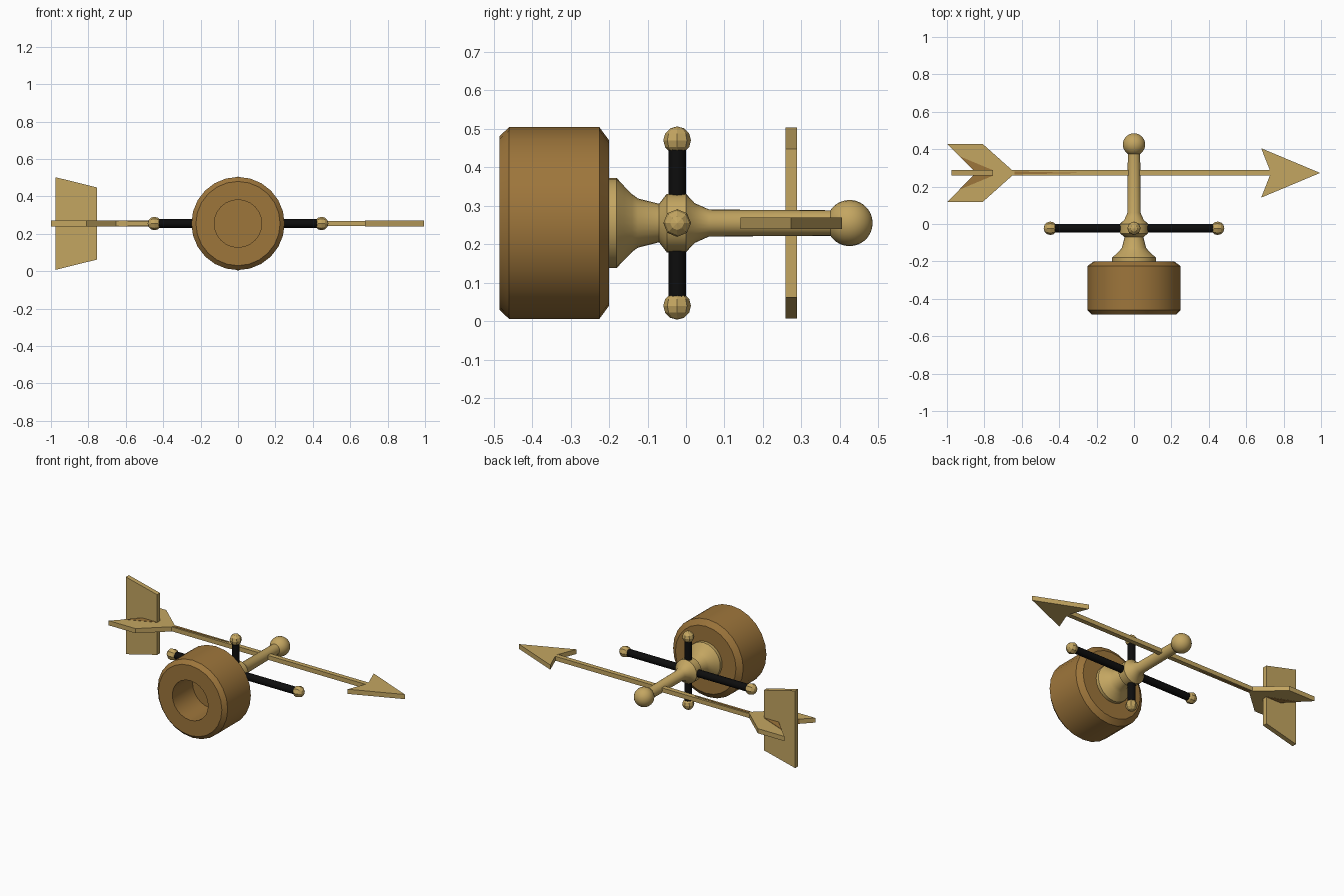
import bpy, bmesh, math
from mathutils import Matrix, Vector

if "Cube" in bpy.data.objects:
    bpy.data.objects.remove(bpy.data.objects["Cube"])

AXIS_Z = 0.255   # height of the post axis, which runs along y
ARROW_Y = 0.273  # plane of the arrow
ARM_Y = -0.023   # plane of the cross arms


def material(name, colour):
    m = bpy.data.materials.new(name)
    m.use_nodes = True
    m.diffuse_color = (*colour, 1)
    m.node_tree.nodes["Principled BSDF"].inputs["Base Color"].default_value = (*colour, 1)
    return m


GOLD = material("pale brass", (0.55, 0.38, 0.12))
BROWN = material("bronze brown", (0.34, 0.18, 0.044))
BLACK = material("black", (0.004, 0.004, 0.004))


def finish(name, bm, mat, angle=None):
    bmesh.ops.recalc_face_normals(bm, faces=bm.faces[:])
    mesh = bpy.data.meshes.new(name)
    bm.to_mesh(mesh)
    bm.free()
    mesh.materials.append(mat)
    obj = bpy.data.objects.new(name, mesh)
    bpy.context.collection.objects.link(obj)
    if angle:
        bpy.ops.object.select_all(action="DESELECT")
        obj.select_set(True)
        bpy.context.view_layer.objects.active = obj
        bpy.ops.object.shade_smooth_by_angle(angle=math.radians(angle))
    return obj


def lathe(name, profile, mat, sides=24, angle=35):
    """Turn (y, radius) points around the post axis."""
    bm = bmesh.new()
    verts = [bm.verts.new((r, y, AXIS_Z)) for y, r in profile]
    edges = [bm.edges.new(pair) for pair in zip(verts, verts[1:])]
    bmesh.ops.spin(bm, geom=verts + edges, cent=(0, 0, AXIS_Z), axis=(0, 1, 0),
                   angle=math.tau, steps=sides, use_duplicate=False)
    bmesh.ops.remove_doubles(bm, verts=bm.verts[:], dist=1e-4)
    return finish(name, bm, mat, angle)


def plate(name, outline, mat, thickness, upright=False):
    """Extrude a flat outline; upright plates stand in the xz plane."""
    bm = bmesh.new()
    h = thickness / 2
    if upright:
        pts = [(x, ARROW_Y - h, AXIS_Z + v) for x, v in outline]
        move = Vector((0, thickness, 0))
    else:
        pts = [(x, ARROW_Y + v, AXIS_Z - h) for x, v in outline]
        move = Vector((0, 0, thickness))
    face = bm.faces.new([bm.verts.new(p) for p in pts])
    new = bmesh.ops.extrude_face_region(bm, geom=[face])["geom"]
    bmesh.ops.translate(bm, vec=move, verts=[g for g in new if isinstance(g, bmesh.types.BMVert)])
    return finish(name, bm, mat)


def mirrored(half):
    """Complete an outline whose first and last points lie on the centre line."""
    return half + [(x, -v) for x, v in half[-2:0:-1]]


# Chamfered base drum with a blind socket in its front
lathe("base_drum", [(-0.28, 0), (-0.28, 0.127), (-0.485, 0.127), (-0.485, 0.225), (-0.46, 0.249),
                    (-0.225, 0.249), (-0.2, 0.215), (-0.2, 0)], BROWN)

# Turned post with flange, flare and hub
lathe("post", [(-0.2, 0), (-0.2, 0.117), (-0.18, 0.117), (-0.16, 0.095), (-0.14, 0.075),
               (-0.125, 0.064), (-0.07, 0.05), (-0.05, 0.076), (0, 0.076), (0.022, 0.052),
               (0.06, 0.035), (0.4, 0.033), (0.4, 0)], GOLD)

# Ball finial
bm = bmesh.new()
bmesh.ops.create_uvsphere(bm, u_segments=24, v_segments=14, radius=0.06,
                          matrix=Matrix.Translation((0, 0.425, AXIS_Z)) @ Matrix.Rotation(math.pi / 2, 4, "X"))
finish("ball_finial", bm, GOLD, 40)

# Four arms with faceted knobs
arms = [("left", (1, 0, 0), 0.447), ("right", (-1, 0, 0), 0.447),
        ("upper", (0, 0, 1), 0.215), ("lower", (0, 0, -1), 0.215)]
for side, direction, reach in arms:
    d = Vector(direction)
    turn = d.to_track_quat("Z", "Y").to_matrix().to_4x4()
    hub = Vector((0, ARM_Y, AXIS_Z))
    bm = bmesh.new()
    bmesh.ops.create_cone(bm, cap_ends=True, segments=12, radius1=0.023, radius2=0.023, depth=reach,
                          matrix=Matrix.Translation(hub + d * reach / 2) @ turn)
    finish(side + "_arm", bm, BLACK, 35)
    bm = bmesh.new()
    bmesh.ops.create_uvsphere(bm, u_segments=8, v_segments=6, radius=0.036,
                              matrix=Matrix.Translation(hub + d * reach) @ turn)
    finish(side + "_arm_knob", bm, GOLD)

# Arrow: shaft, barbed head, notched flat fletching and upright fin
plate("arrow_shaft", [(-0.87, -0.015), (0.74, -0.015), (0.74, 0.015), (-0.87, 0.015)], GOLD, 0.028)
plate("arrow_head", mirrored([(0.995, 0), (0.68, 0.132), (0.732, 0)]), GOLD, 0.03)
plate("flat_fletching", mirrored([(-0.635, 0), (-0.81, 0.156), (-1.0, 0.156), (-0.845, 0)]), GOLD, 0.03)
plate("upright_fin", [(-0.977, -0.248), (-0.755, -0.193), (-0.755, 0.193), (-0.977, 0.248)],
      GOLD, 0.03, upright=True)

# Thin darker inlays on the fletching and shaft
for side, s in (("back", 1), ("front", -1)):
    plate(side + "_fletching_inlay", [(-0.935, 0.09 * s), (-0.755, 0.015 * s), (-0.86, 0.015 * s)],
          BROWN, 0.033)
plate("shaft_inlay", [(-0.64, -0.008), (-0.26, 0), (-0.64, 0.008)], BROWN, 0.033)
